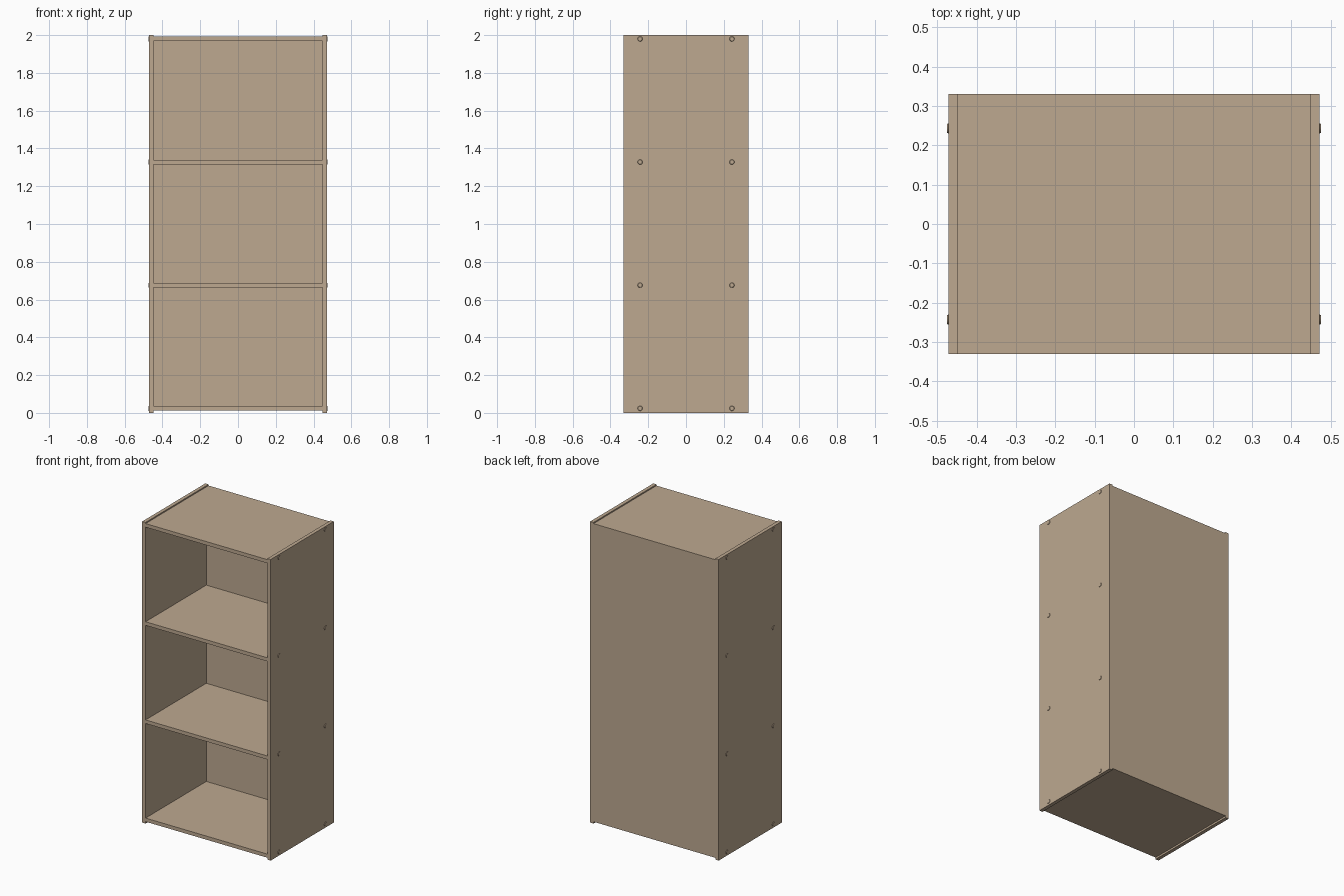
import bpy, bmesh, math
from mathutils import Matrix

cube = bpy.data.objects.get("Cube")
if cube:
    bpy.data.objects.remove(cube, do_unlink=True)

WIDTH, DEPTH, HEIGHT, BOARD = 0.944, 0.662, 2.0, 0.024
INNER = WIDTH / 2 - BOARD
SHELF_Z = [0.024 + i * 0.652 for i in range(4)]

wood = bpy.data.materials.new("tan_wood")
wood.use_nodes = True
TAN = (0.51, 0.395, 0.28, 1)
wood.diffuse_color = TAN
wood.node_tree.nodes["Principled BSDF"].inputs["Base Color"].default_value = TAN


def add_object(name, bm):
    mesh = bpy.data.meshes.new(name)
    bm.to_mesh(mesh)
    bm.free()
    mesh.materials.append(wood)
    obj = bpy.data.objects.new(name, mesh)
    bpy.context.collection.objects.link(obj)
    return obj


def board(name, low, high):
    """Flat panel between two opposite corners."""
    bm = bmesh.new()
    size = [h - l for l, h in zip(low, high)]
    mid = [(h + l) / 2 for l, h in zip(low, high)]
    bmesh.ops.create_cube(bm, size=1, matrix=Matrix.Translation(mid) @ Matrix.Diagonal((*size, 1)))
    return add_object(name, bm)


def screw_cap(name, side, y, z):
    """Shallow round cap on the outside of a side panel."""
    bm = bmesh.new()
    place = Matrix.Translation((side * (WIDTH / 2 + 0.001), y, z))
    turn = Matrix.Rotation(side * math.pi / 2, 4, "Y")
    bmesh.ops.create_cone(bm, cap_ends=True, segments=24, radius1=0.014,
                          radius2=0.011, depth=0.004, matrix=place @ turn)
    return add_object(name, bm)


# Side panels, with the screw caps in line with each shelf
for label, side in (("left", 1), ("right", -1)):
    xs = sorted((side * INNER, side * WIDTH / 2))
    board(label + "_side_panel", (xs[0], -DEPTH / 2, 0), (xs[1], DEPTH / 2, HEIGHT))
    for i, z in enumerate(SHELF_Z):
        for end, y in (("front", -0.243), ("back", 0.243)):
            screw_cap(f"{label}_{end}_screw_cap_{i + 1}", side, y, z)

# Horizontal boards, in front of the back panel
back_y = DEPTH / 2 - BOARD
for name, z in zip(("bottom_board", "lower_shelf", "upper_shelf", "top_board"), SHELF_Z):
    board(name, (-INNER, -DEPTH / 2 + 0.001, z - BOARD / 2), (INNER, back_y, z + BOARD / 2))

# Back panel between the sides
board("back_panel", (-INNER, back_y, SHELF_Z[0] - BOARD / 2),
      (INNER, DEPTH / 2, SHELF_Z[-1] + BOARD / 2))
